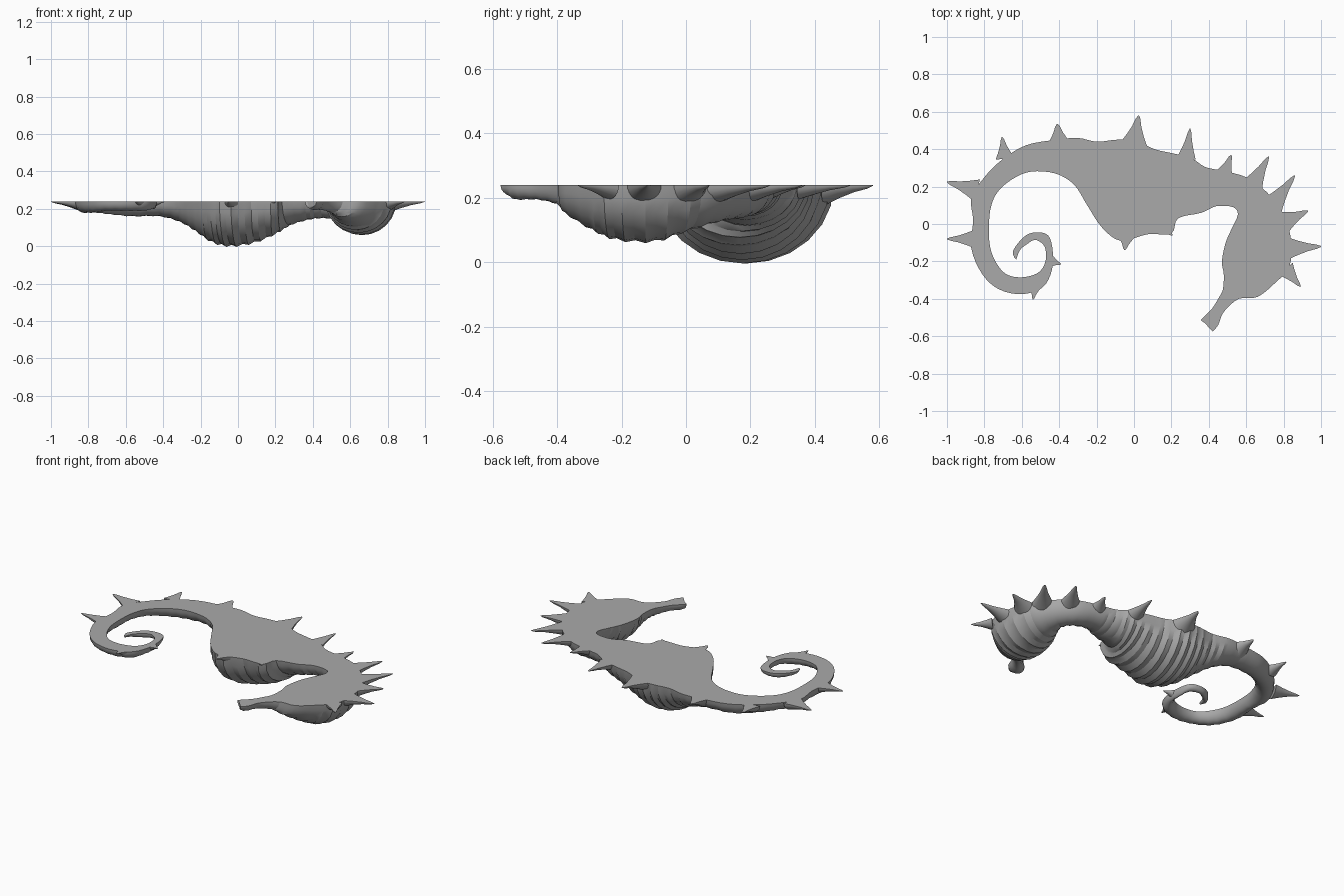
import bpy
import bmesh
import math
from mathutils import Vector

TOP = 0.24          # height of the flat cut face
STEPS = 4           # loft samples between neighbouring stations
ARC = 12            # facets across the rounded underside

default_cube = bpy.data.objects.get("Cube")
if default_cube:
    bpy.data.objects.remove(default_cube, do_unlink=True)

grey = bpy.data.materials.new("plain grey")
grey.use_nodes = True
grey.diffuse_color = (0.4, 0.4, 0.4, 1)
grey.node_tree.nodes["Principled BSDF"].inputs["Base Color"].default_value = grey.diffuse_color

# Stations along the body: back edge x, y, belly edge x, y, and depth
TAIL = [
    (-.64, -.18, -.63, -.19, .01),
    (-.645, -.14, -.61, -.14, .02),
    (-.59, -.07, -.575, -.11, .03),
    (-.53, -.045, -.53, -.085, .03),
    (-.46, -.06, -.485, -.11, .03),
    (-.435, -.14, -.47, -.16, .04),
    (-.44, -.25, -.48, -.22, .04),
    (-.49, -.34, -.52, -.265, .05),
    (-.6, -.375, -.6, -.285, .05),
    (-.72, -.35, -.68, -.27, .05),
    (-.81, -.27, -.735, -.21, .06),
    (-.87, -.13, -.77, -.12, .06),
    (-.86, .02, -.775, 0, .06),
    (-.87, .14, -.765, .09, .06),
    (-.8, .25, -.73, .17, .06),
    (-.71, .34, -.65, .24, .07),
    (-.58, .42, -.55, .28, .08),
]
TRUNK = [
    (-.42, .45, -.42, .27, .08),
    (-.3, .46, -.32, .21, .11),
    (-.2, .44, -.25, .1, .16),
    (-.1, .45, -.17, -.02, .22),
    (0, .45, -.07, -.09, .24),
    (.11, .4, .07, -.055, .22),
    (.22, .375, .2, -.05, .17),
    (.31, .35, .235, .03, .13),
]
NECK = [
    (.38, .305, .36, .06, .1),
    (.47, .285, .44, .095, .09),
    (.6, .25, .53, .09, .1),
    (.71, .17, .555, .05, .11),
]
HEAD = [
    (.8, .05, .52, -.03, .14),
    (.84, -.09, .49, -.1, .175),
    (.83, -.23, .47, -.2, .17),
    (.76, -.31, .48, -.27, .14),
    (.66, -.39, .475, -.35, .09),
]
SNOUT = [
    (.56, -.4, .45, -.4, .06),
    (.48, -.47, .415, -.455, .045),
    (.45, -.54, .36, -.51, .045),
    (.42, -.575, .37, -.52, .03),
]
# Spines: root x, y, tip x, y, and root radius
SPINES = [
    (-.44, -.2, -.39, -.215, .03),
    (-.53, -.34, -.54, -.405, .03),
    (-.85, -.08, -1, -.08, .05),
    (-.84, .18, -1, .225, .06),
    (-.69, .35, -.705, .465, .05),
    (-.4, .42, -.41, .535, .07),
    (0, .43, .025, .58, .07),
    (.28, .35, .3, .51, .05),
    (.48, .26, .52, .37, .05),
    (.63, .2, .72, .36, .06),
    (.74, .1, .86, .26, .06),
    (.8, .01, .93, .07, .06),
    (.82, -.13, 1, -.12, .06),
    (.81, -.24, .89, -.335, .05),
    (-.04, -.06, -.05, -.14, .05),
    (.17, -.03, .205, -.06, .03),
]


def spline(a, b, c, d, t):
    """Smooth blend from b to c, guided by their neighbours."""
    return [(2 * q + (r - p) * t + (2 * p - 5 * q + 4 * r - s) * t * t
             + (3 * q - p - 3 * r + s) * t ** 3) / 2
            for p, q, r, s in zip(a, b, c, d)]


def half_ring(outer, inner, depth, swell=1):
    """Half ellipse hanging below the flat face, from one edge to the other."""
    middle, half = (outer + inner) / 2, (outer - inner) / 2
    ring = []
    for i in range(ARC + 1):
        angle = math.pi * i / ARC
        puff = swell if 0 < i < ARC else 1
        point = middle + half * math.cos(angle) * puff
        ring.append((point.x, point.y, TOP - depth * math.sin(angle) * puff))
    return ring


def skin(name, rings):
    """Join rings into a closed solid with capped ends."""
    bm = bmesh.new()
    loops = [[bm.verts.new(p) for p in ring] for ring in rings]
    for one, two in zip(loops, loops[1:]):
        for i in range(len(one)):
            j = (i + 1) % len(one)
            bm.faces.new((one[i], one[j], two[j], two[i]))
    bm.faces.new(loops[0])
    bm.faces.new(loops[-1])
    bmesh.ops.recalc_face_normals(bm, faces=bm.faces)
    mesh = bpy.data.meshes.new(name)
    bm.to_mesh(mesh)
    bm.free()
    mesh.materials.append(grey)
    part = bpy.data.objects.new(name, mesh)
    bpy.context.collection.objects.link(part)
    bpy.ops.object.select_all(action="DESELECT")
    part.select_set(True)
    bpy.context.view_layer.objects.active = part
    bpy.ops.object.shade_smooth_by_angle(angle=math.radians(25))


# Body rings, pinched at each station and halfway so the plates show as bands
stations = TAIL + TRUNK + NECK + HEAD + SNOUT
last = len(stations) - 1
body = []
for k in range(last):
    near = [stations[min(max(k + n, 0), last)] for n in (-1, 0, 1, 2)]
    for step in range(STEPS):
        x, y, u, v, depth = spline(*near, step / STEPS)
        swell = 0.97 if step % 2 == 0 else 1.02
        body.append(half_ring(Vector((x, y)), Vector((u, v)), depth, swell))
x, y, u, v, depth = stations[-1]
body.append(half_ring(Vector((x, y)), Vector((u, v)), depth))

# Each body part takes its own run of rings
start = 0
for name, run in (("tail", TAIL), ("trunk", TRUNK), ("neck", NECK),
                  ("head", HEAD), ("snout", SNOUT)):
    end = start + len(run) * STEPS
    skin(name, body[start:end + 1])
    start = end

# Flared half-cone spines, cut flat on the same face
for number, (x, y, u, v, radius) in enumerate(SPINES, 1):
    root, tip = Vector((x, y)), Vector((u, v))
    axis = (tip - root).normalized()
    side = Vector((-axis.y, axis.x))
    rings = []
    for along, width in ((0, 1), (0.3, 0.65), (0.6, 0.36), (0.88, 0.18), (1, 0.04)):
        centre = root.lerp(tip, along)
        reach = side * radius * width
        rings.append(half_ring(centre + reach, centre - reach, radius * width * 0.9))
    skin(f"spine_{number}", rings)
